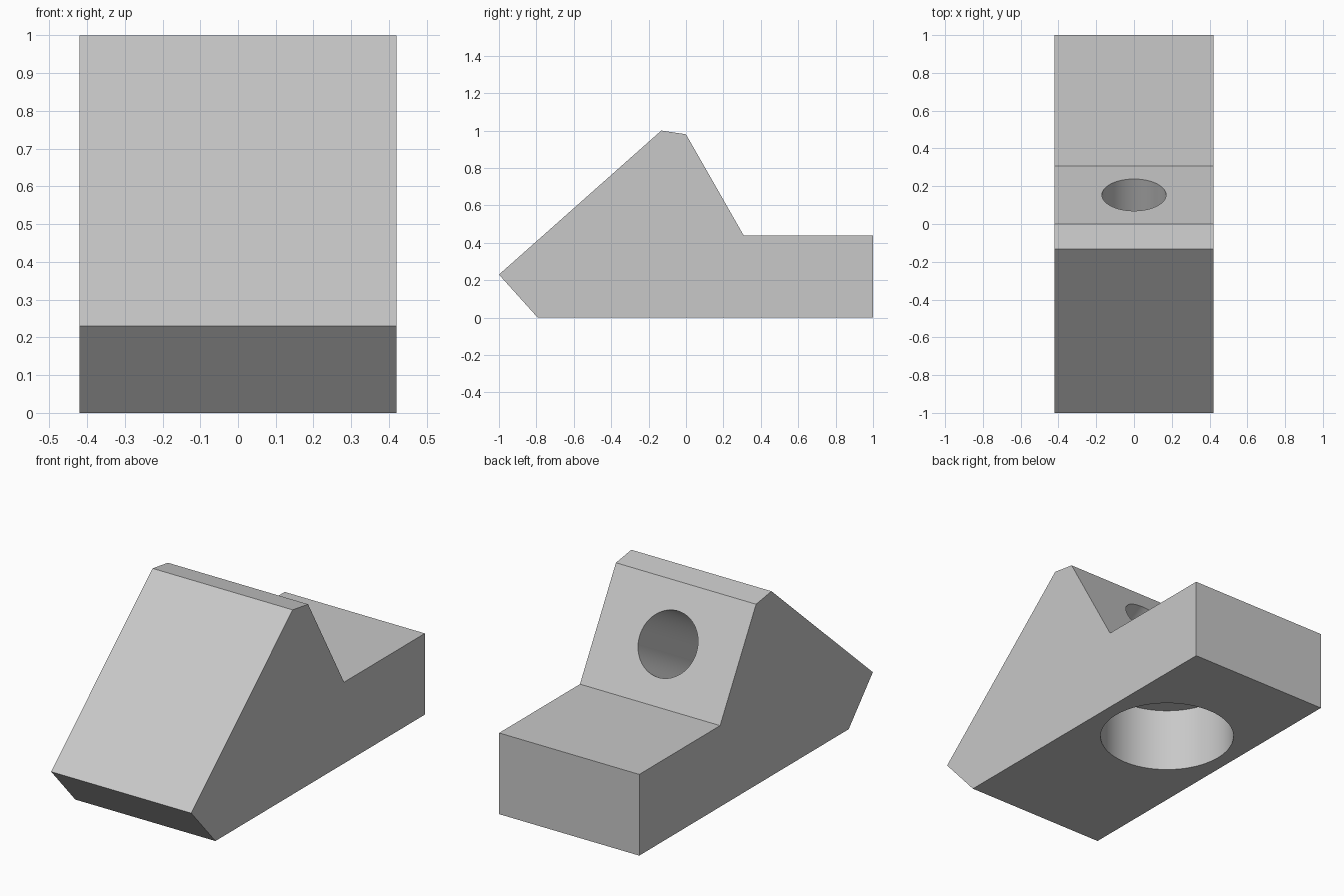
import bpy
import bmesh
from mathutils import Vector

# Remove the default cube
cube = bpy.data.objects.get("Cube")
if cube:
    bpy.data.objects.remove(cube, do_unlink=True)

HALF_WIDTH = 0.42

# Plain grey material
grey = bpy.data.materials.new("plain grey")
grey.use_nodes = True
colour = (0.58, 0.58, 0.58, 1.0)
grey.diffuse_color = colour
grey.node_tree.nodes["Principled BSDF"].inputs["Base Color"].default_value = colour


def extruded_profile(name, points, half_width):
    """Solid made by sweeping a (y, z) outline across x."""
    bm = bmesh.new()
    face = bm.faces.new([bm.verts.new((-half_width, y, z)) for y, z in points])
    swept = bmesh.ops.extrude_face_region(bm, geom=[face])["geom"]
    moved = [v for v in swept if isinstance(v, bmesh.types.BMVert)]
    bmesh.ops.translate(bm, verts=moved, vec=(2 * half_width, 0, 0))
    bmesh.ops.recalc_face_normals(bm, faces=bm.faces)
    mesh = bpy.data.meshes.new(name)
    bm.to_mesh(mesh)
    bm.free()
    obj = bpy.data.objects.new(name, mesh)
    bpy.context.collection.objects.link(obj)
    mesh.materials.append(grey)
    return obj


def bore(target, name, mouth, outward, radius, depth, overshoot=0.1):
    """Cut a blind round hole whose mouth lies on a face of the target."""
    outward = Vector(outward).normalized()
    centre = Vector(mouth) + outward * (overshoot - depth) / 2
    bpy.ops.mesh.primitive_cylinder_add(
        vertices=96, radius=radius, depth=depth + overshoot, location=centre,
        rotation=outward.to_track_quat("Z", "Y").to_euler())
    cutter = bpy.context.object
    cutter.name = name
    cutter.hide_render = True
    cutter.data.materials.append(grey)
    cut = target.modifiers.new(name, "BOOLEAN")
    cut.operation = "DIFFERENCE"
    cut.solver = "EXACT"
    cut.object = cutter
    bpy.ops.object.select_all(action="DESELECT")
    target.select_set(True)
    bpy.context.view_layer.objects.active = target
    bpy.ops.object.modifier_apply(modifier=cut.name)
    bpy.data.objects.remove(cutter, do_unlink=True)


# Wedge block with a low shelf at the back
ridge_back, shelf_front = (0.0, 0.98), (0.308, 0.44)
block = extruded_profile("wedge_block", [
    (-0.793, 0), (-1, 0.23), (-0.132, 1), ridge_back,
    shelf_front, (1, 0.44), (1, 0)], HALF_WIDTH)

# Round hole square to the back slope
run = shelf_front[0] - ridge_back[0]
drop = ridge_back[1] - shelf_front[1]
mouth = (0, (ridge_back[0] + shelf_front[0]) / 2, (ridge_back[1] + shelf_front[1]) / 2)
bore(block, "slope_hole", mouth, (0, drop, run), 0.17, 0.72)

# Wide recess in the underside
bore(block, "underside_recess", (0, 0.265, 0), (0, 0, -1), 0.343, 0.35)

# Smooth hole walls, crisp edges
bpy.ops.object.shade_smooth_by_angle(angle=0.5)
